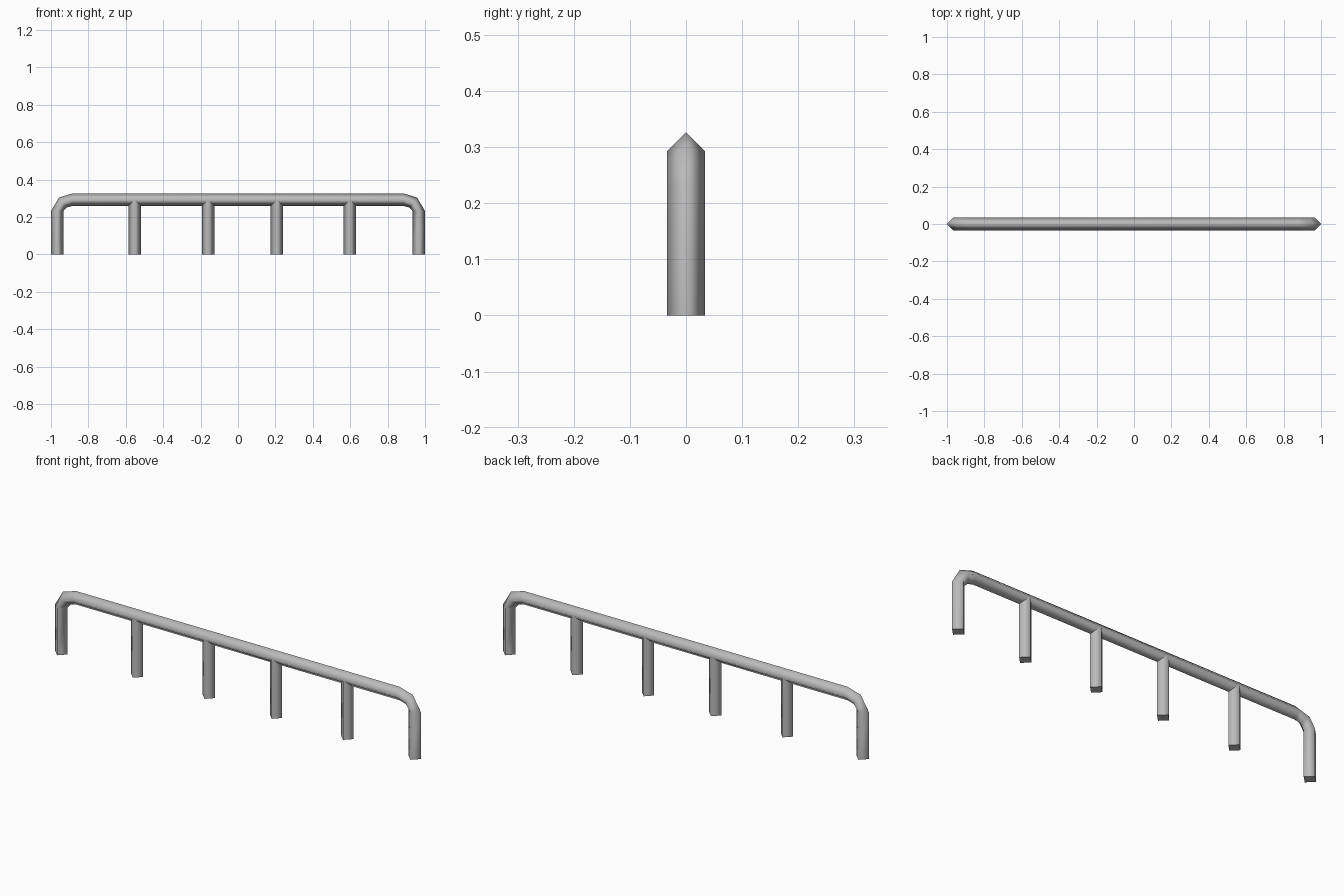
import bpy, bmesh, math

cube = bpy.data.objects.get("Cube")
if cube:
    bpy.data.objects.remove(cube, do_unlink=True)

R = 0.0335       # half diagonal of the diamond-shaped tube
RAIL_Z = 0.293   # centre height of the top rail
END_X = 1 - R    # centre of the end legs

grey = bpy.data.materials.new("painted grey metal")
grey.use_nodes = True
grey.diffuse_color = (0.5, 0.5, 0.5, 1)
grey.node_tree.nodes["Principled BSDF"].inputs["Base Color"].default_value = grey.diffuse_color


def tube(name, path, cap_end):
    """Sweep a diamond along (x, z, angle of the outward side) stations."""
    bm = bmesh.new()
    rings = []
    for x, z, angle in path:
        dx, dz = R * math.cos(angle), R * math.sin(angle)
        rings.append([bm.verts.new(p) for p in (
            (x + dx, 0, z + dz), (x, R, z), (x - dx, 0, z - dz), (x, -R, z))])
    for a, b in zip(rings, rings[1:]):
        for i in range(4):
            j = (i + 1) % 4
            bm.faces.new((a[i], a[j], b[j], b[i])).smooth = True
    # Flat feet against smooth sides
    bm.faces.new(rings[0])
    if cap_end:
        bm.faces.new(rings[-1])
    bmesh.ops.recalc_face_normals(bm, faces=bm.faces)
    mesh = bpy.data.meshes.new(name)
    bm.to_mesh(mesh)
    bm.free()
    mesh.materials.append(grey)
    obj = bpy.data.objects.new(name, mesh)
    bpy.context.collection.objects.link(obj)
    return obj


# Bent rail with its two end legs
half = [(END_X, 0, 0), (END_X, 0.232, 0),
        (0.937, 0.278, math.radians(53)), (0.885, RAIL_Z, math.pi / 2)]
other = [(-x, z, math.pi - a) for x, z, a in reversed(half)]
tube("bent_rail", half + other, True)

# Inner posts
for n, x in enumerate((-0.552, -0.16, 0.208, 0.598), 1):
    tube(f"post_{n}", [(x, 0, 0), (x, RAIL_Z, 0)], False)
